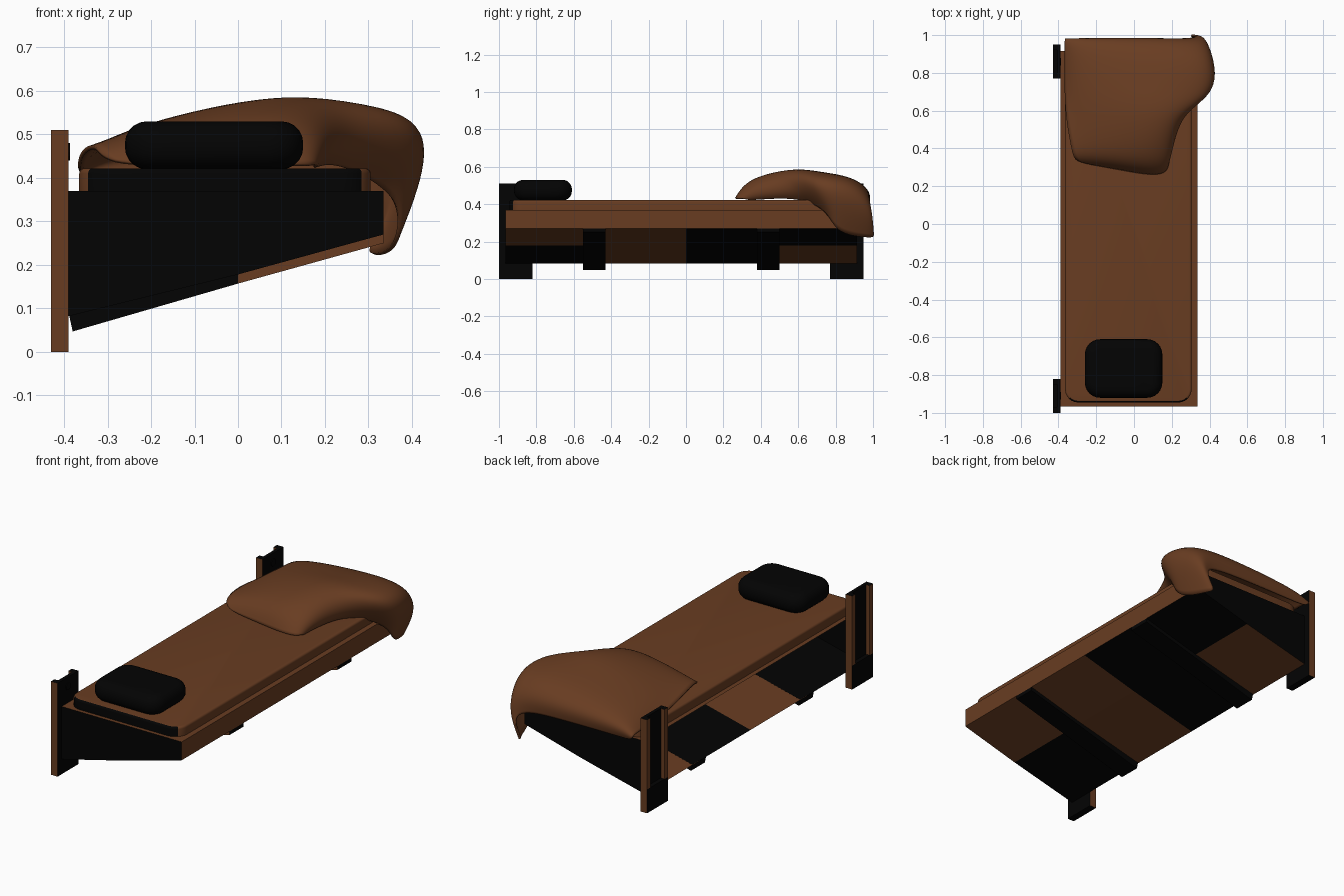
import bpy, bmesh

if "Cube" in bpy.data.objects:
    bpy.data.objects.remove(bpy.data.objects["Cube"])

def mat(name, col):
    m = bpy.data.materials.new(name)
    m.diffuse_color = (*col, 1)
    m.use_nodes = True
    m.node_tree.nodes["Principled BSDF"].inputs["Base Color"].default_value = m.diffuse_color
    return m

BROWN = mat("brown", (0.14, 0.046, 0.0155))
BLACK = mat("black", (0.001, 0.001, 0.001))

def finish(name, bm, rule, wall_open=False):
    """Make an object; rule(normal, centre) is True where a face is black."""
    bmesh.ops.recalc_face_normals(bm, faces=bm.faces)
    if wall_open:
        bmesh.ops.delete(bm, geom=[f for f in bm.faces if f.normal.x < -.9], context='FACES')
    for f in bm.faces:
        f.material_index = int(rule(f.normal, f.calc_center_median()))
    me = bpy.data.meshes.new(name)
    bm.to_mesh(me)
    bm.free()
    ob = bpy.data.objects.new(name, me)
    bpy.context.collection.objects.link(ob)
    me.materials.append(BROWN)
    me.materials.append(BLACK)
    return ob

def prism(name, profile, ys, rule, wall_open=False):
    """Extrude an xz profile through a list of y stations."""
    bm = bmesh.new()
    rings = [[bm.verts.new((x, y, z)) for x, z in profile] for y in ys]
    n = len(profile)
    for a, b in zip(rings, rings[1:]):
        for i in range(n):
            j = (i + 1) % n
            bm.faces.new((a[i], a[j], b[j], b[i]))
    bm.faces.new(rings[0])
    bm.faces.new(rings[-1])
    return finish(name, bm, rule, wall_open)

def smooth(ob, angle=0.6):
    bpy.context.view_layer.objects.active = ob
    ob.select_set(True)
    bpy.ops.object.shade_smooth_by_angle(angle=angle)
    ob.select_set(False)

# Wedge shaped tray, open on the wall side, with alternating floor panels
def tray_rule(n, c):
    if abs(n.y) > 0.7:
        return True
    if n.z > 0.7 or n.x > 0.8:
        return False
    if c.y < -0.49:
        return c.x < 0
    if c.y < 0:
        return False
    return c.y < 0.44 or c.x > 0

prism("bed_tray", [(-.39, .37), (.335, .37), (.335, .27), (0, .178), (-.39, .082)],
      [-.965, -.49, 0, .44, .915], tray_rule, wall_open=True)

# Support beams under the tray, black except the front of the outer half
for i, y in enumerate((-.49, .44)):
    ys = [y - .06, y + .06]
    prism(f"support_beam_inner_{i}", [(-.388, .083), (0, .178), (0, .157), (-.38, .047)],
          ys, lambda n, c: True)
    prism(f"support_beam_outer_{i}", [(0, .178), (.335, .27), (.335, .25), (0, .157)],
          ys, lambda n, c: n.y > -.7)

# Wall posts: shallow channels open to the wall, solid at the foot, with bolts
for i, y in enumerate((-.91, .86)):
    bm = bmesh.new()
    for z0, z1, plan in (
        (0, .13, [(-.43, -.09), (-.39, -.09), (-.39, .09), (-.43, .09)]),
        (.13, .51, [(-.43, -.09), (-.39, -.09), (-.39, .09), (-.43, .09),
                    (-.43, .06), (-.408, .06), (-.408, -.06), (-.43, -.06)])):
        low = [bm.verts.new((x, y + v, z0)) for x, v in plan]
        face = bm.faces.new(low)
        ext = bmesh.ops.extrude_face_region(bm, geom=[face], use_keep_orig=True)
        for v in ext["geom"]:
            if isinstance(v, bmesh.types.BMVert):
                v.co.z = z1
    finish(f"wall_post_{i}", bm,
           lambda n, c: n.x > .7 or abs(n.z) > .7
           or (n.x < -.7 and (c.z < .13 or c.x > -.42)))
    bm = bmesh.new()
    bmesh.ops.create_cone(bm, cap_ends=True, segments=12, radius1=.02, radius2=.02, depth=.01)
    for v in bm.verts:
        v.co = (v.co.z - .391, v.co.y + y, v.co.x + .46)
    finish(f"post_bolt_{i}", bm, lambda n, c: True)

# Mattress: rounded in plan with a softened top edge
def rounded_box(name, lo, hi, plan_r, edge_r, rule, bottom=False):
    bm = bmesh.new()
    bmesh.ops.create_cube(bm, size=1)
    for v in bm.verts:
        v.co = [l + (c + .5) * (h - l) for l, h, c in zip(lo, hi, v.co)]
    up = [e for e in bm.edges if abs(e.verts[0].co.z - e.verts[1].co.z) > .001]
    bmesh.ops.bevel(bm, geom=up, offset=plan_r, segments=6, profile=.5, affect='EDGES')
    rim = [e for e in bm.edges if abs(e.verts[0].co.z - e.verts[1].co.z) < 1e-5
           and (bottom or e.verts[0].co.z > hi[2] - 1e-4)]
    bmesh.ops.bevel(bm, geom=rim, offset=edge_r, segments=5, profile=.5, affect='EDGES')
    ob = finish(name, bm, rule)
    smooth(ob)
    return ob

rounded_box("mattress", (-.365, -.945, .368), (.305, .905, .422), .07, .012,
            lambda n, c: n.y < -.35 and abs(n.y) > abs(n.x))

# Pillow
rounded_box("pillow", (-.26, -.92, .42), (.15, -.61, .53), .08, .05,
            lambda n, c: True, bottom=True)

# Crumpled blanket: coarse rows from its front edge to the foot of the bed
rows = [
    [(-.31, .33, .43), (-.12, .30, .43), (.08, .26, .43), (.17, .27, .43), (.18, .32, .43), (.17, .34, .425)],
    [(-.325, .37, .48), (-.15, .35, .525), (.06, .32, .545), (.19, .34, .51), (.20, .39, .45), (.18, .41, .43)],
    [(-.36, .56, .46), (-.22, .57, .525), (.11, .58, .61), (.22, .57, .57), (.26, .60, .48), (.23, .62, .44)],
    [(-.365, .72, .43), (-.28, .74, .51), (.11, .73, .58), (.42, .65, .565), (.445, .71, .46), (.38, .77, .36)],
    [(-.365, .90, .42), (-.28, .91, .495), (.10, .90, .54), (.40, .87, .56), (.44, .87, .44), (.37, .80, .24)],
    [(-.365, .99, .42), (-.30, .99, .455), (.10, .99, .47), (.33, .98, .47), (.40, .99, .39), (.32, 1.0, .22)],
    [(-.36, .97, .39), (-.26, .97, .39), (.10, .975, .39), (.30, .975, .38), (.35, .995, .32), (.29, 1.0, .23)],
]
bm = bmesh.new()
grid = [[bm.verts.new(p) for p in r] for r in rows]
for a, b in zip(grid, grid[1:]):
    for i in range(len(a) - 1):
        bm.faces.new((a[i], a[i + 1], b[i + 1], b[i]))
blanket = finish("blanket", bm, lambda n, c: False)
sub = blanket.modifiers.new("soften", 'SUBSURF')
sub.levels = sub.render_levels = 3
sol = blanket.modifiers.new("cloth", 'SOLIDIFY')
sol.thickness = .01
sol.offset = 0
for p in blanket.data.polygons:
    p.use_smooth = True
